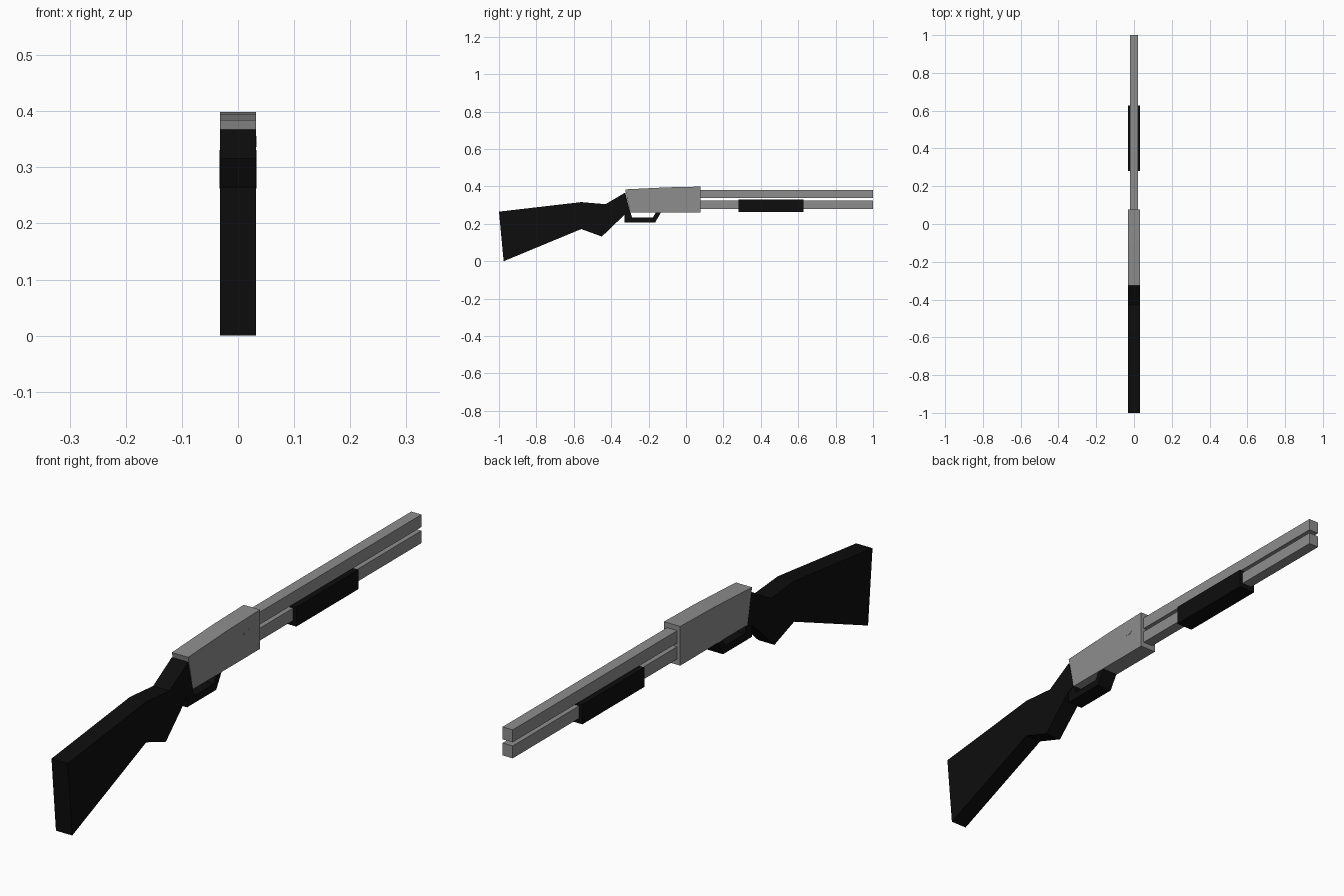
import bpy, bmesh, math

if "Cube" in bpy.data.objects:
    bpy.data.objects.remove(bpy.data.objects["Cube"])

HALF = 0.032  # half thickness of the main body


def material(name, rgb):
    m = bpy.data.materials.new(name)
    m.diffuse_color = (*rgb, 1)
    m.use_nodes = True
    m.node_tree.nodes["Principled BSDF"].inputs["Base Color"].default_value = m.diffuse_color
    return m


steel = material("grey steel", (0.27, 0.27, 0.27))
black = material("black polymer", (0.004, 0.004, 0.004))


def extrude_profile(name, points, x0, x1, mat):
    """Extrude a closed (y, z) side profile from x0 to x1."""
    bm = bmesh.new()
    face = bm.faces.new([bm.verts.new((x0, y, z)) for y, z in points])
    res = bmesh.ops.extrude_face_region(bm, geom=[face])
    verts = [v for v in res["geom"] if isinstance(v, bmesh.types.BMVert)]
    bmesh.ops.translate(bm, verts=verts, vec=(x1 - x0, 0, 0))
    bmesh.ops.recalc_face_normals(bm, faces=bm.faces)
    me = bpy.data.meshes.new(name)
    bm.to_mesh(me)
    bm.free()
    me.materials.append(mat)
    ob = bpy.data.objects.new(name, me)
    bpy.context.collection.objects.link(ob)
    return ob


def box(name, half, y0, y1, z0, z1, mat):
    return extrude_profile(name, [(y0, z0), (y1, z0), (y1, z1), (y0, z1)], -half, half, mat)


# Shoulder stock with grip
extrude_profile("stock", [
    (-1.0, 0.265), (-0.56, 0.316), (-0.43, 0.305), (-0.325, 0.367),
    (-0.298, 0.262), (-0.33, 0.247), (-0.45, 0.132), (-0.56, 0.172), (-0.975, 0.0)],
    -HALF, HALF, black)

# Receiver with slanted back and gently rising top
extrude_profile("receiver", [
    (-0.325, 0.384), (-0.10, 0.395), (0.078, 0.399), (0.078, 0.26), (-0.298, 0.26)],
    -HALF, HALF, steel)

# Small oval button on the right of the receiver
extrude_profile("side_button", [
    (0.005 + 0.02 * math.cos(a * math.pi / 4), 0.346 + 0.01 * math.sin(a * math.pi / 4))
    for a in range(8)], HALF - 0.004, HALF + 0.001, steel)

# Barrel and magazine tube
for name, z in (("barrel", 0.337), ("magazine_tube", 0.28)):
    box(name, 0.02, 0.07, 1.0, z, z + 0.044, steel)

# Sliding forend
box("forend", HALF + 0.001, 0.28, 0.628, 0.262, 0.331, black)

# Trigger guard, an open loop below the receiver
extrude_profile("trigger_guard", [
    (-0.328, 0.265), (-0.328, 0.207), (-0.165, 0.207), (-0.133, 0.262),
    (-0.160, 0.262), (-0.178, 0.233), (-0.288, 0.233), (-0.298, 0.265)],
    -0.03, 0.03, black)
